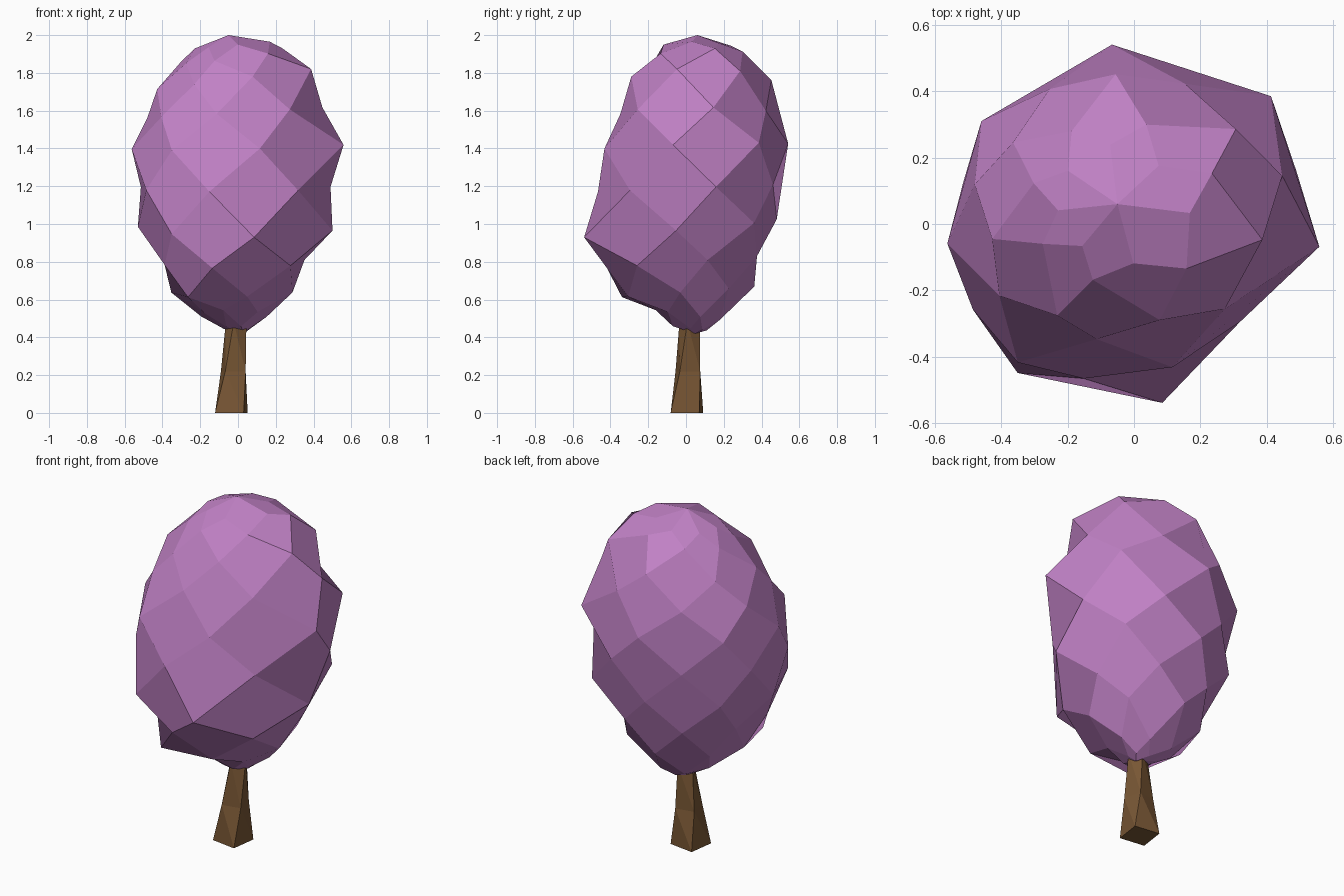
import bpy, bmesh
from math import sin, cos, radians

if "Cube" in bpy.data.objects:
    bpy.data.objects.remove(bpy.data.objects["Cube"])


def material(name, rgb):
    m = bpy.data.materials.new(name)
    m.diffuse_color = (*rgb, 1)
    m.use_nodes = True
    m.node_tree.nodes["Principled BSDF"].inputs["Base Color"].default_value = m.diffuse_color
    return m


def build(name, bm, mat):
    me = bpy.data.meshes.new(name)
    bm.to_mesh(me)
    bm.free()
    me.materials.append(mat)
    ob = bpy.data.objects.new(name, me)
    bpy.context.collection.objects.link(ob)
    return ob


# Crown: staggered seven-point rings joined by diamond facets
ON = [-7, 43, 97, 146, 186, 230, 285]
ON_LOW = [-6, 45, 98, 146, 186, 232, 279]
OFF = [18, 70, 122, 166, 208, 252, 317]
# z, slope in x, slope in y, centre x, centre y, radii
RINGS = [
    (1.95, .09, 0, -.05, .06, [.22, .17, .18, .18, .18, .165, .185]),
    (1.89, .13, .06, -.05, .06, [.30, .255, .26, .26, .255, .24, .285]),
    (1.77, .13, 0, 0, 0, [.39, .42, .455, .44, .43, .36, .30]),
    (1.59, .06, 0, 0, 0, [.47, .45, .48, .495, .46, .365, .375]),
    (1.41, .02, .03, 0, 0, [.563, .565, .545, .555, .566, .545, .447]),
    (1.19, 0, .04, 0, 0, [.515, .49, .49, .53, .55, .49, .435]),
    (.98, -.02, .09, 0, 0, [.503, .51, .485, .51, .533, .57, .546]),
    (.80, 0, .08, 0, 0, [.37, .40, .41, .405, .44, .44, .38]),
    (.64, 0, .08, 0, 0, [.29, .32, .365, .355, .355, .43, .31]),
    (.52, 0, -.15, -.02, .02, [.18, .17, .18, .18, .18, .19, .17]),
    (.45, 0, -.12, 0, .03, [.06, .08, .08, .08, .08, .10, .10]),
]
bm = bmesh.new()
levels = [[bm.verts.new((-.05, .06, 2))] * 7]
for i, (z, sx, sy, cx, cy, radii) in enumerate(RINGS):
    angles = OFF if i % 2 else (ON_LOW if i > 4 else ON)
    ring = []
    for a, r in zip(angles, radii):
        x, y = cx + r * cos(radians(a)), cy + r * sin(radians(a))
        ring.append(bm.verts.new((x, y, z + sx * x + sy * y)))
    levels.append(ring)
levels.append([bm.verts.new((.03, .05, .42))] * 7)
for i in range(1, len(levels) - 1):
    up, mid, low = levels[i - 1:i + 2]
    for j in range(7):
        # each facet spans from the ring above to the ring below
        k = (j + 1) % 7
        s = j if i % 2 else k
        quad = [mid[j], low[s], mid[k], up[s]]
        # the back column folds along its upright diagonal
        if i in (4, 6) and s == 2:
            quad = quad[1:] + quad[:1]
        bm.faces.new(quad)
build("crown", bm, material("blossom", (.53, .22, .56)))

# Trunk: tapering, twisted four-sided stem
bm = bmesh.new()
rings = []
for z, r, turn, cx, cy in [(0, .108, 0, -.035, .005), (.22, .078, 20, -.025, .01),
                           (.48, .056, 40, -.01, .02)]:
    rings.append([bm.verts.new((cx + r * cos(radians(37 + turn + 90 * j)),
                                cy + r * sin(radians(37 + turn + 90 * j)), z))
                  for j in range(4)])
for lo, hi in zip(rings, rings[1:]):
    for j in range(4):
        k = (j + 1) % 4
        bm.faces.new((lo[j], lo[k], hi[j]))
        bm.faces.new((lo[k], hi[k], hi[j]))
bm.faces.new(rings[0][::-1])
bm.faces.new(rings[-1])
build("trunk", bm, material("bark", (.19, .095, .035)))
